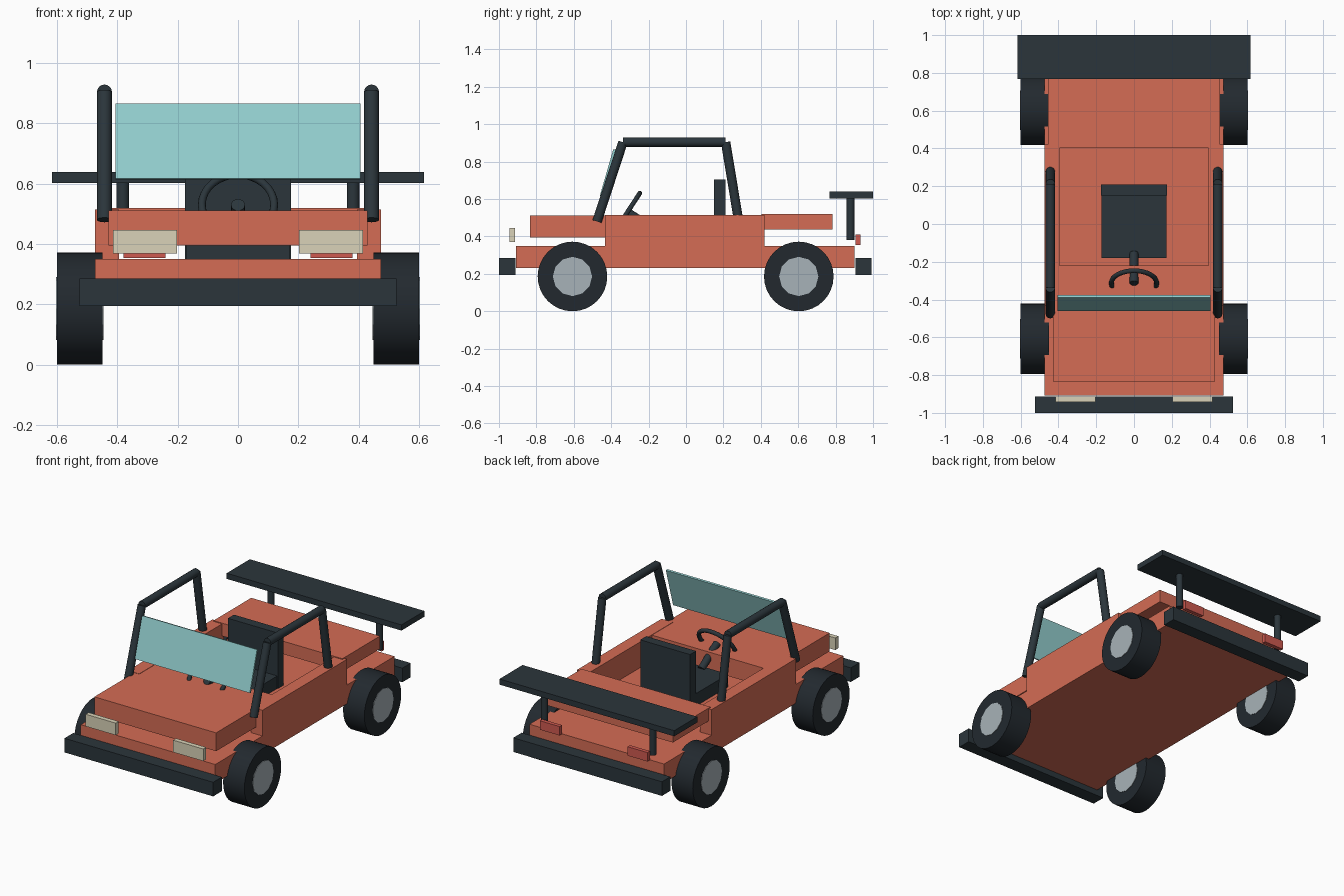
import bpy, math
from mathutils import Vector

if "Cube" in bpy.data.objects:
    bpy.data.objects.remove(bpy.data.objects["Cube"])


def material(name, r, g, b):
    m = bpy.data.materials.new(name)
    m.diffuse_color = (r, g, b, 1)
    m.use_nodes = True
    m.node_tree.nodes["Principled BSDF"].inputs["Base Color"].default_value = m.diffuse_color
    return m


ORANGE = material("orange paint", 0.66, 0.15, 0.09)
DARK = material("dark trim", 0.024, 0.036, 0.044)
TYRE = material("tyre rubber", 0.016, 0.022, 0.028)
STEEL = material("hub metal", 0.39, 0.45, 0.48)
GLASS = material("glass", 0.29, 0.62, 0.62)
CREAM = material("cream lens", 0.70, 0.65, 0.48)
RED = material("red lens", 0.62, 0.10, 0.08)


def finish(name, mat):
    ob = bpy.context.object
    ob.name = name
    ob.data.materials.append(mat)
    return ob


def box(name, x, y, z, mat):
    """Box from (min, max) ranges on each axis."""
    bpy.ops.mesh.primitive_cube_add(size=1)
    ob = finish(name, mat)
    ob.location = [(a + b) / 2 for a, b in (x, y, z)]
    ob.scale = [b - a for a, b in (x, y, z)]
    return ob


def rod(name, a, b, radius, mat, sides=16, smooth=True):
    """Cylinder between two points."""
    a, b = Vector(a), Vector(b)
    d = b - a
    bpy.ops.mesh.primitive_cylinder_add(vertices=sides, radius=radius, depth=d.length,
                                        location=(a + b) / 2,
                                        rotation=d.to_track_quat('Z', 'Y').to_euler())
    ob = finish(name, mat)
    if smooth:
        bpy.ops.object.shade_smooth_by_angle(angle=math.radians(35))
    return ob


# Body: chassis slab, floating hood and rear deck
box("chassis", (-.475, .475), (-.908, .90), (.23, .35), ORANGE)
box("hood", (-.43, .43), (-.835, -.22), (.395, .512), ORANGE)
box("rear_deck", (-.455, .455), (.403, .783), (.437, .519), ORANGE)

# Bumpers and rear wing
box("front_bumper", (-.525, .525), (-1, -.912), (.195, .285), DARK)
box("rear_bumper", (-.525, .525), (.907, .992), (.195, .285), DARK)
box("rear_wing", (-.617, .617), (.767, 1), (.603, .639), DARK)

# Seat
box("seat_cushion", (-.172, .172), (-.18, .153), (.35, .43), DARK)
box("seat_back", (-.176, .176), (.15, .21), (.35, .705), DARK)

# Leaning windscreen
screen = box("windscreen", (-.406, .406), (-.425, -.413), (.61, .87), GLASS)
screen.rotation_euler.x = -math.atan(.29)

# Steering wheel and column
centre, axis = Vector((0, -.313, .53)), Vector((0, .837, -.547))
rod("steering_column", centre, centre + axis * .19, .023, DARK)
bpy.ops.mesh.primitive_torus_add(major_radius=.12, minor_radius=.013, major_segments=32,
                                 minor_segments=10, location=centre,
                                 rotation=axis.to_track_quat('Z', 'Y').to_euler())
finish("steering_wheel", DARK)
bpy.ops.object.shade_smooth_by_angle(angle=math.radians(40))

# Everything that repeats on both sides
for side, s in (("left", -1), ("right", 1)):
    def span(a, b):
        return tuple(sorted((s * a, s * b)))

    box(side + "_side_panel", span(.395, .475), (-.432, .421), (.35, .514), ORANGE)
    box(side + "_headlight", span(.203, .415), (-.943, -.913), (.369, .446), CREAM)
    box(side + "_tail_light", span(.24, .38), (.907, .932), (.353, .41), RED)
    rod(side + "_wing_post", (s * .382, .88, .38), (s * .382, .88, .61), .021, DARK)

    # Roll cage
    path = [(s * .443, y, z) for y, z in ((-.476, .48), (-.337, .904), (.212, .904), (.282, .48))]
    for part, a, b in zip(("front_post", "top_rail", "rear_post"), path, path[1:]):
        rod(f"{side}_{part}", a, b, .025, DARK)

    # Wheels with faceted hubs showing on both faces
    for end, y in (("front", -.607), ("rear", .603)):
        rod(f"{side}_{end}_tyre", (s * .45, y, .186), (s * .6, y, .186), .186, TYRE, 32)
        rod(f"{side}_{end}_hub", (s * .447, y, .186), (s * .603, y, .186), .105, STEEL, 12, False)
